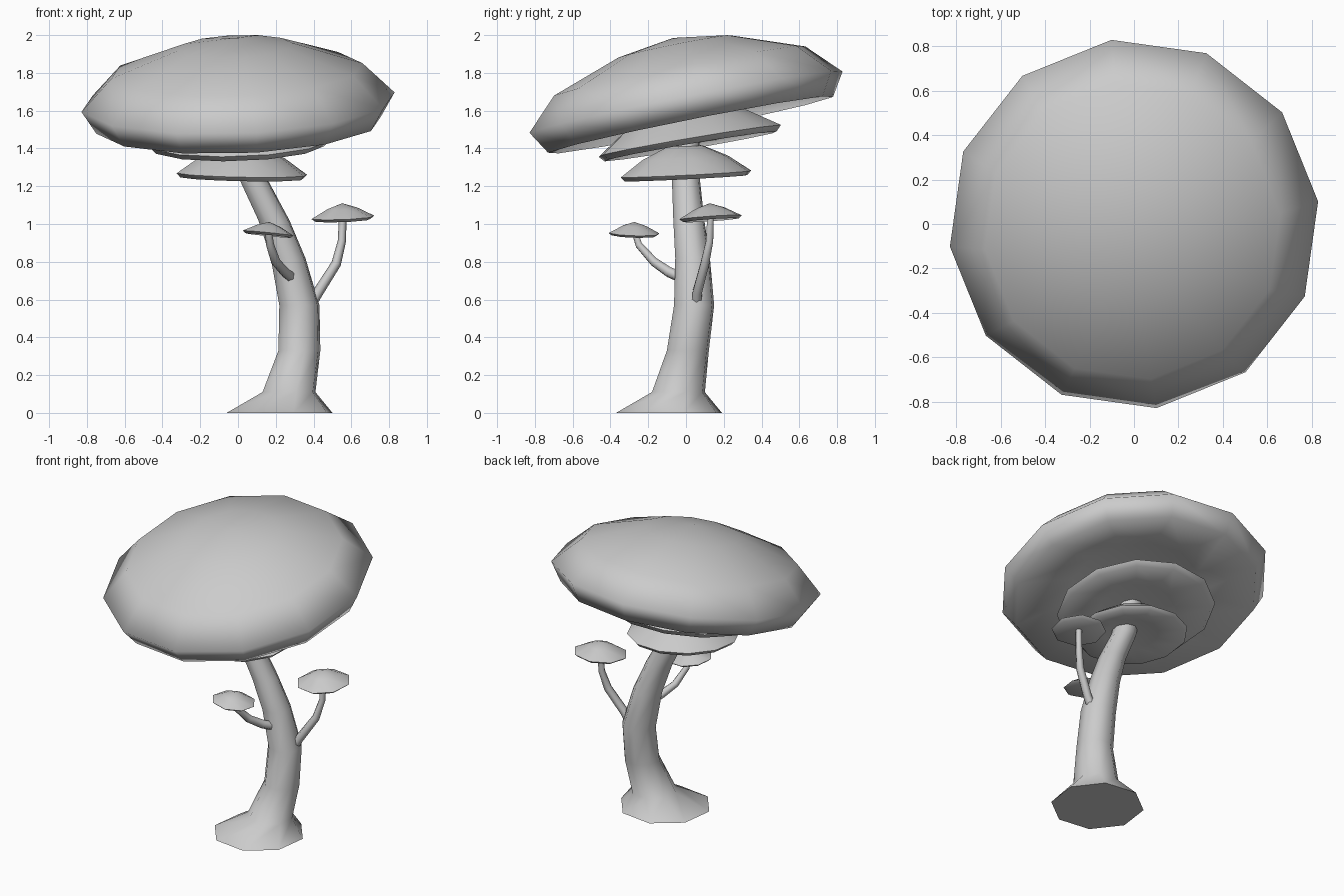
import bpy, bmesh, math
from mathutils import Matrix, Vector

cube = bpy.data.objects.get("Cube")
if cube:
    bpy.data.objects.remove(cube, do_unlink=True)

grey = bpy.data.materials.new("pale_grey")
grey.use_nodes = True
COLOUR = (0.6, 0.6, 0.6, 1)
grey.diffuse_color = COLOUR
grey.node_tree.nodes["Principled BSDF"].inputs["Base Color"].default_value = COLOUR


def finish(name, bm, angle):
    bmesh.ops.recalc_face_normals(bm, faces=bm.faces)
    mesh = bpy.data.meshes.new(name)
    bm.to_mesh(mesh)
    bm.free()
    mesh.materials.append(grey)
    ob = bpy.data.objects.new(name, mesh)
    bpy.context.collection.objects.link(ob)
    bpy.ops.object.select_all(action='DESELECT')
    ob.select_set(True)
    bpy.context.view_layer.objects.active = ob
    bpy.ops.object.shade_smooth_by_angle(angle=math.radians(angle))
    return ob


def bridge(bm, a, b):
    n = len(a)
    for i in range(n):
        j = (i + 1) % n
        bm.faces.new((a[i], a[j], b[j], b[i]))


def ring(bm, matrix, radius, sides, phase=0):
    verts = []
    for i in range(sides):
        a = math.tau * i / sides + math.radians(phase)
        verts.append(bm.verts.new(matrix @ Vector((radius * math.cos(a), radius * math.sin(a), 0))))
    return verts


def cap(name, centre, profile, sides, tilt, phase=7):
    """Turned profile of (radius, height), closed by a point at both ends."""
    sx, sy = tilt
    lean = Matrix(((1, 0, -sx, 0), (0, 1, -sy, 0), (sx, sy, 1, 0), (0, 0, 0, 1)))
    place = Matrix.Translation(centre) @ lean
    bm = bmesh.new()
    rings = [ring(bm, place @ Matrix.Translation((0, 0, z)), r, sides, phase)
             for r, z in profile[1:-1]]
    for a, b in zip(rings, rings[1:]):
        bridge(bm, a, b)
    for (r, z), loop in ((profile[0], rings[0]), (profile[-1], rings[-1])):
        tip = bm.verts.new(place @ Vector((0, 0, z)))
        for i in range(sides):
            bm.faces.new((loop[i], loop[(i + 1) % sides], tip))
    return finish(name, bm, 80)


def stem(name, stations, sides, follow, phase=0):
    """Loft through (x, y, z, radius) stations, level or following the path."""
    bm = bmesh.new()
    pts = [Vector(s[:3]) for s in stations]
    rings = []
    for i, p in enumerate(pts):
        m = Matrix.Translation(p)
        if follow:
            along = pts[min(i + 1, len(pts) - 1)] - pts[max(i - 1, 0)]
            m = m @ Vector((0, 0, 1)).rotation_difference(along).to_matrix().to_4x4()
        rings.append(ring(bm, m, stations[i][3], sides, phase))
    for a, b in zip(rings, rings[1:]):
        bridge(bm, a, b)
    bm.faces.new(rings[0])
    bm.faces.new(rings[-1])
    return finish(name, bm, 70)


# Bent trunk with a flared foot, running up into the big cap
stem("trunk", [(0.22, -0.09, 0, 0.29), (0.27, -0.04, 0.11, 0.145),
               (0.325, 0.01, 0.33, 0.115), (0.325, 0.043, 0.57, 0.11),
               (0.265, 0.035, 0.82, 0.095), (0.19, 0.015, 1.02, 0.085),
               (0.085, 0, 1.23, 0.077), (0.03, 0, 1.45, 0.075),
               (0, -0.01, 1.76, 0.1)], 8, False, 15)

# Large tilted cap with a hollow underside
cap("main_cap", (0, 0, 1.645),
    [(0, 0.34), (0.3, 0.295), (0.67, 0.165), (0.835, 0),
     (0.76, -0.12), (0.4, -0.03), (0, 0.05)], 12, (0.038, 0.2))

# Two cone-shaped skirts below the cap
skirt = [(0, 0.165), (0.1, 0.145), (0.23, 0.085), (0.35, 0),
         (0.33, -0.022), (0.17, 0), (0, 0.02)]
cap("lower_skirt", (0.02, 0, 1.265), skirt, 12, (-0.02, 0.05), 10)
cap("upper_skirt", (0, 0.02, 1.44), [(r * 1.4, z * 1.3) for r, z in skirt],
    12, (0.03, 0.17), 20)

# Side branches
stem("left_branch", [(0.37, 0.055, 0.55, 0.03), (0.425, 0.06, 0.64, 0.028),
                     (0.52, 0.1, 0.79, 0.026), (0.55, 0.125, 0.91, 0.022),
                     (0.555, 0.13, 1.05, 0.02)], 6, True)
stem("front_branch", [(0.28, -0.03, 0.72, 0.03), (0.25, -0.09, 0.745, 0.028),
                      (0.2, -0.17, 0.8, 0.025), (0.17, -0.25, 0.89, 0.021),
                      (0.16, -0.275, 0.97, 0.018)], 6, True)

# Small caps on the branches
small = [(0, 0.075), (0.08, 0.048), (0.17, 0), (0.15, -0.015), (0, 0)]
cap("left_small_cap", (0.555, 0.13, 1.035), small, 8, (0.04, 0.07), 12)
cap("front_small_cap", (0.16, -0.275, 0.951), [(r * 0.81, z * 0.8) for r, z in small],
    8, (-0.1, -0.03), 12)
